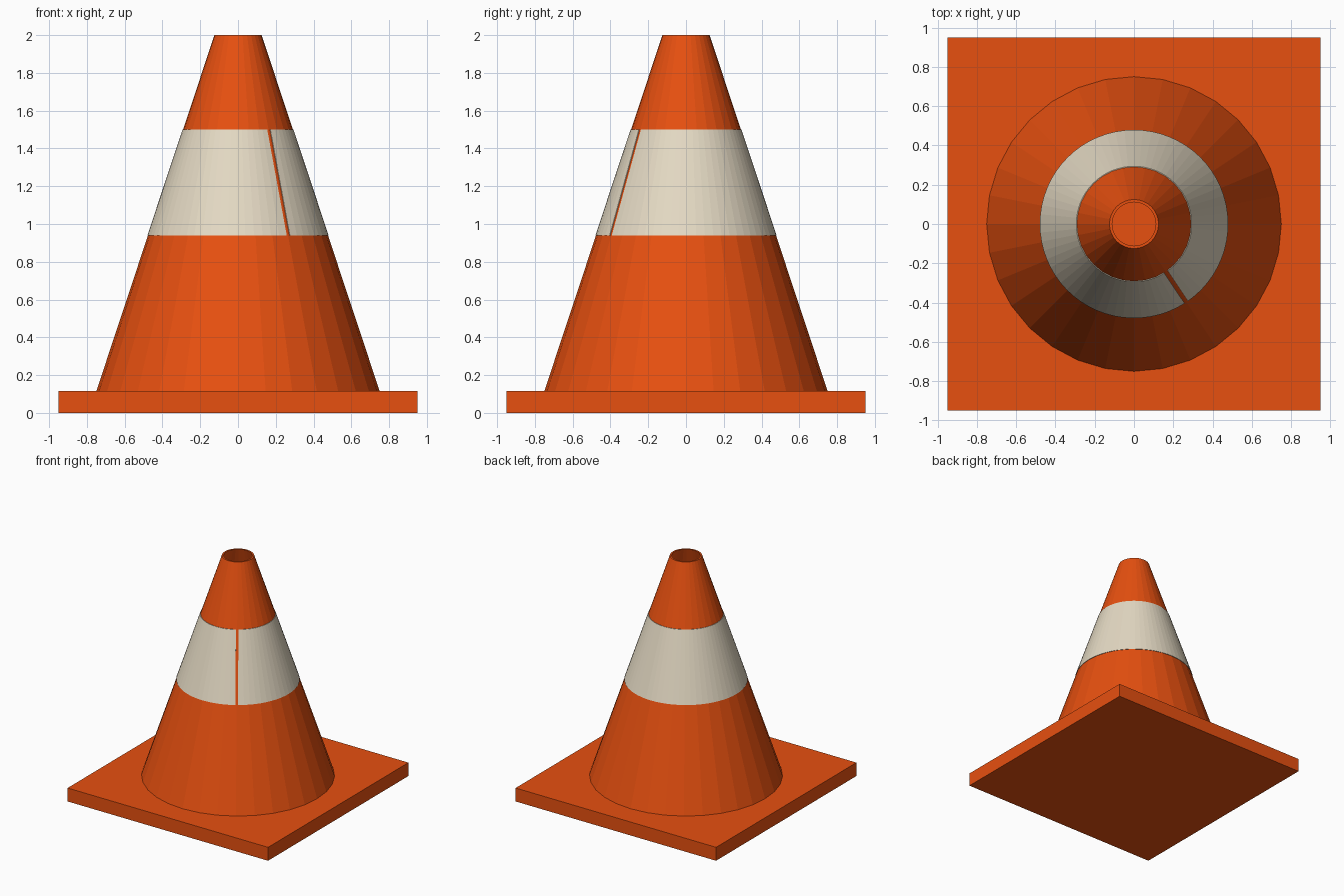
import bpy, bmesh
from math import cos, sin, pi, radians

if "Cube" in bpy.data.objects:
    bpy.data.objects.remove(bpy.data.objects["Cube"])

def material(name, rgb):
    m = bpy.data.materials.new(name)
    m.diffuse_color = (*rgb, 1)
    m.use_nodes = True
    m.node_tree.nodes["Principled BSDF"].inputs["Base Color"].default_value = m.diffuse_color
    return m

orange = material("orange", (0.80, 0.08, 0.005))
white = material("off_white", (0.78, 0.70, 0.55))

def make_object(name, bm, mat):
    bmesh.ops.recalc_face_normals(bm, faces=bm.faces)
    me = bpy.data.meshes.new(name)
    bm.to_mesh(me)
    bm.free()
    me.materials.append(mat)
    ob = bpy.data.objects.new(name, me)
    bpy.context.collection.objects.link(ob)
    return ob

def loft(bm, rings, closed):
    """Join successive rings of points with quads, wrapping the profile."""
    vs = [[bm.verts.new(p) for p in ring] for ring in rings]
    n, m = len(vs), len(vs[0])
    for i in range(n if closed else n - 1):
        a, b = vs[i], vs[(i + 1) % n]
        for j in range(m):
            k = (j + 1) % m
            bm.faces.new((a[j], b[j], b[k], a[k]))
    if not closed:
        bm.faces.new(vs[0])
        bm.faces.new(vs[-1])

BASE_H, TOP = 0.115, 2.0
R0, R1 = 0.75, 0.125

def cone_radius(z):
    return R0 + (R1 - R0) * (z - BASE_H) / (TOP - BASE_H)

# square base slab
bm = bmesh.new()
bmesh.ops.create_cube(bm, size=1)
for v in bm.verts:
    v.co.x *= 1.9
    v.co.y *= 1.9
    v.co.z = (v.co.z + 0.5) * BASE_H
make_object("base", bm, orange)

# hollow cone, open at the top
SIDES, WALL = 32, 0.014
profile = [(R0, BASE_H), (R1, TOP), (R1 - WALL, TOP), (R0 - WALL, BASE_H)]
bm = bmesh.new()
loft(bm, [[(r * cos(2 * pi * i / SIDES), r * sin(2 * pi * i / SIDES), z)
           for r, z in profile] for i in range(SIDES)], True)
make_object("cone_body", bm, orange)

# reflective sleeve, wrapped around with a narrow seam left open
Z0, Z1, SEAM, GAP, STEPS = 0.94, 1.50, radians(-56.25), 0.02, 64
section = [(cone_radius(z) + d, z)
           for z, d in ((Z0, 0.003), (Z1, 0.003), (Z1, -0.006), (Z0, -0.006))]
rings = []
for i in range(STEPS + 1):
    ring = []
    for r, z in section:
        half = GAP / 2 / r
        a = SEAM + half + (2 * pi - 2 * half) * i / STEPS
        ring.append((r * cos(a), r * sin(a), z))
    rings.append(ring)
bm = bmesh.new()
loft(bm, rings, False)
make_object("reflective_band", bm, white)
